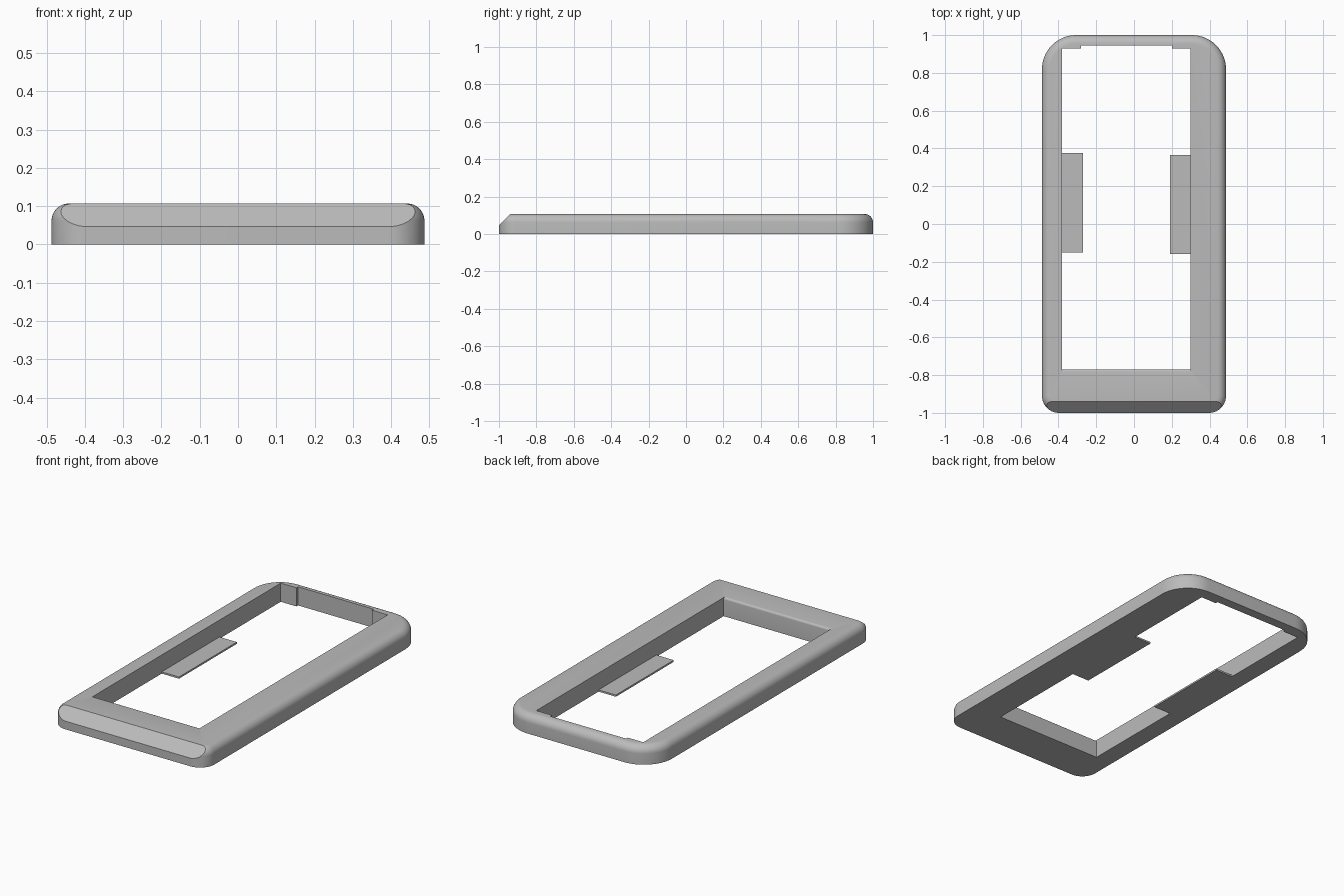
import bpy, bmesh, math
from mathutils import Vector

if "Cube" in bpy.data.objects:
    bpy.data.objects.remove(bpy.data.objects["Cube"])

W, L, H = 0.487, 1.0, 0.107      # half width, half length, height
EDGE = 0.045                     # rounding of the outer top edge
R_FRONT, R_BACK = 0.09, 0.18     # plan corner radii

grey = bpy.data.materials.new("grey plastic")
grey.diffuse_color = (0.5, 0.5, 0.5, 1)
grey.use_nodes = True
grey.node_tree.nodes["Principled BSDF"].inputs["Base Color"].default_value = grey.diffuse_color


def finish(name, bm):
    bmesh.ops.recalc_face_normals(bm, faces=bm.faces[:])
    me = bpy.data.meshes.new(name)
    bm.to_mesh(me)
    bm.free()
    me.materials.append(grey)
    ob = bpy.data.objects.new(name, me)
    bpy.context.collection.objects.link(ob)
    return ob


def prism(name, points, direction):
    """Extrude a closed polygon of 3D points along a direction."""
    bm = bmesh.new()
    face = bm.faces.new([bm.verts.new(p) for p in points])
    new = bmesh.ops.extrude_face_region(bm, geom=[face])["geom"]
    bmesh.ops.translate(bm, vec=Vector(direction),
                        verts=[g for g in new if isinstance(g, bmesh.types.BMVert)])
    return finish(name, bm)


def outline(inset, n=14):
    """Rounded rectangle with larger corners at the back."""
    pts = []
    for sx, sy, r, start in ((1, 1, R_BACK, 0), (-1, 1, R_BACK, 90),
                             (-1, -1, R_FRONT, 180), (1, -1, R_FRONT, 270)):
        for i in range(n + 1):
            a = math.radians(start + 90 * i / n)
            pts.append((sx * (W - r) + (r - inset) * math.cos(a),
                        sy * (L - r) + (r - inset) * math.sin(a)))
    return pts


def cut(target, cutter):
    mod = target.modifiers.new("cut", 'BOOLEAN')
    mod.operation, mod.solver, mod.object = 'DIFFERENCE', 'EXACT', cutter
    bpy.context.view_layer.objects.active = target
    bpy.ops.object.modifier_apply(modifier=mod.name)
    bpy.data.objects.remove(cutter)


# Solid body: stacked outlines follow the rounded top edge
bm = bmesh.new()
levels = [(0, 0)]
for i in range(9):
    a = math.radians(90 * i / 8)
    levels.append((EDGE * (1 - math.cos(a)), H - EDGE + EDGE * math.sin(a)))
rings = [[bm.verts.new((x, y, z)) for x, y in outline(d)] for d, z in levels]
for lo, hi in zip(rings, rings[1:]):
    for i in range(len(lo)):
        j = (i + 1) % len(lo)
        bm.faces.new((lo[i], lo[j], hi[j], hi[i]))
bm.faces.new(rings[0][::-1])
bm.faces.new(rings[-1])

# Sloped front chamfer
res = bmesh.ops.bisect_plane(bm, geom=bm.verts[:] + bm.edges[:] + bm.faces[:],
                             plane_co=(0, -1, 0.047), plane_no=(0, -1, 1),
                             clear_outer=True)
rim = [g for g in res["geom_cut"] if isinstance(g, bmesh.types.BMEdge)]
bmesh.ops.holes_fill(bm, edges=rim, sides=0)
frame = finish("frame", bm)

# Window opening with a shallow recess in the back wall
opening = [(-0.38, -0.77), (0.30, -0.77), (0.30, 0.93), (0.20, 0.93),
           (0.20, 0.945), (-0.28, 0.945), (-0.28, 0.93), (-0.38, 0.93)]
cut(frame, prism("opening_cutter", [(x, y, -0.1) for x, y in opening], (0, 0, 0.4)))

# Small rounding on the top of the front inner wall
r = 0.012
section = [(-0.76, H - r), (-0.76, H + 0.05), (-0.77 - r, H + 0.05)]
for i in range(6):
    a = math.radians(90 * i / 5)
    section.append((-0.77 - r + r * math.sin(a), H - r + r * math.cos(a)))
cut(frame, prism("lip_cutter", [(-0.38, y, z) for y, z in section], (0.68, 0, 0)))

bpy.ops.object.select_all(action='DESELECT')
frame.select_set(True)
bpy.context.view_layer.objects.active = frame
bpy.ops.object.shade_smooth_by_angle(angle=math.radians(30))

# Thin tabs reaching into the opening at the base
for name, x0, x1, y0, y1 in (("left_tab", -0.38, -0.27, -0.15, 0.375),
                             ("right_tab", 0.19, 0.30, -0.16, 0.365)):
    prism(name, [(x0, y0, 0), (x1, y0, 0), (x1, y1, 0), (x0, y1, 0)], (0, 0, 0.01))
